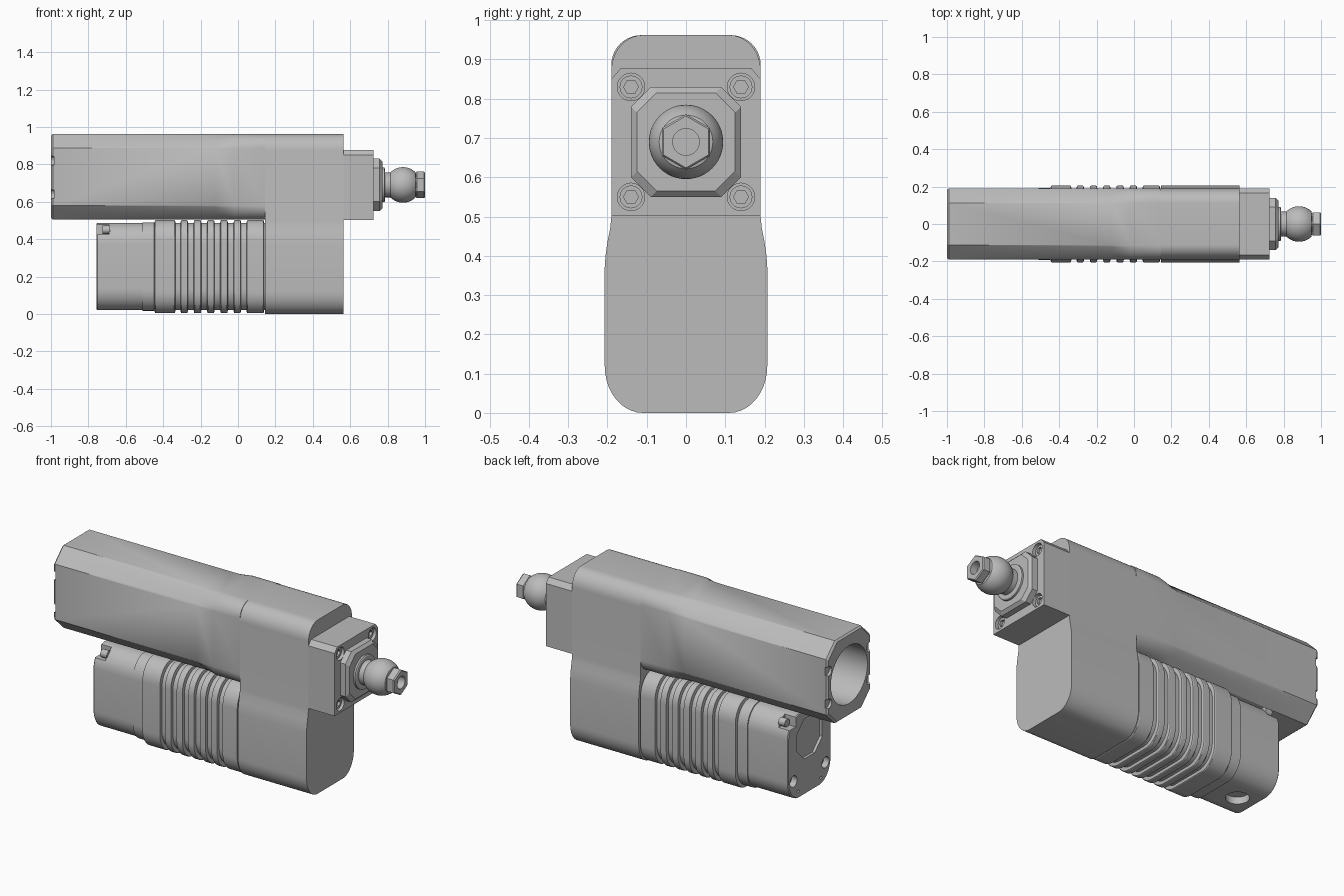
import bpy, bmesh, math

cube = bpy.data.objects.get("Cube")
if cube:
    bpy.data.objects.remove(cube, do_unlink=True)

grey = bpy.data.materials.new("satin grey")
grey.use_nodes = True
COLOUR = (0.5, 0.5, 0.5, 1)
grey.diffuse_color = COLOUR
grey.node_tree.nodes["Principled BSDF"].inputs["Base Color"].default_value = COLOUR


def make(name, bm):
    bmesh.ops.recalc_face_normals(bm, faces=bm.faces)
    mesh = bpy.data.meshes.new(name)
    bm.to_mesh(mesh)
    bm.free()
    mesh.materials.append(grey)
    obj = bpy.data.objects.new(name, mesh)
    bpy.context.collection.objects.link(obj)
    return obj


def loft(name, sections):
    """Skin a list of (x, [(y, z), ...]) rings and cap both ends."""
    bm = bmesh.new()
    rings = [[bm.verts.new((x, y, z)) for y, z in ring] for x, ring in sections]
    n = len(rings[0])
    for a, b in zip(rings, rings[1:]):
        for i in range(n):
            j = (i + 1) % n
            bm.faces.new((a[i], a[j], b[j], b[i]))
    bm.faces.new(rings[0])
    bm.faces.new(rings[-1])
    return make(name, bm)


def ring(sides, radius, cy, cz, turn=0.0):
    return [(cy + radius * math.cos(turn + math.tau * i / sides),
             cz + radius * math.sin(turn + math.tau * i / sides)) for i in range(sides)]


def cylinder(name, x0, x1, radius, cy, cz, sides=32, turn=0.0):
    return loft(name, [(x0, ring(sides, radius, cy, cz, turn)),
                       (x1, ring(sides, radius, cy, cz, turn))])


def box_ring(w, z0, z1, ry, rz, roundness=1.0, inset=0.0, steps=10):
    """Rectangle with corners running from straight chamfer (0) to full round (1)."""
    w, z0, z1 = w - inset, z0 + inset, z1 - inset
    quarter = []
    for i in range(steps + 1):
        t = i / steps
        a = t * math.pi / 2
        u = (1 - roundness) * (1 - t) + roundness * math.cos(a)
        v = (1 - roundness) * t + roundness * math.sin(a)
        quarter.append((w - ry + ry * u, rz * (v - 1)))
    top = [(y, z1 + d) for y, d in quarter]
    top += [(-y, z) for y, z in reversed(top)]
    bottom = [(-y, z0 - d) for y, d in quarter]
    bottom += [(-y, z) for y, z in reversed(bottom)]
    return top + bottom


def cut(target, cutters):
    for cutter in cutters:
        cutter.hide_render = True
        mod = target.modifiers.new("cut", 'BOOLEAN')
        mod.operation = 'DIFFERENCE'
        mod.solver = 'EXACT'
        mod.object = cutter
        bpy.ops.object.select_all(action='DESELECT')
        bpy.context.view_layer.objects.active = target
        target.select_set(True)
        bpy.ops.object.modifier_apply(modifier=mod.name)
        bpy.data.objects.remove(cutter, do_unlink=True)


# Upper tube: chamfered section that blends into a rounded one
def tube_ring(roundness, inset=0.0):
    return box_ring(0.19, 0.505, 0.962, 0.077, 0.075, roundness, inset)


tube = loft("upper_tube", [(-1, tube_ring(0, 0.008)), (-0.99, tube_ring(0)), (-0.12, tube_ring(0)),
                           (-0.02, tube_ring(1)), (0.145, tube_ring(1))])
cutters = [cylinder("bore", -1.1, -0.55, 0.16, 0, 0.735, 64)]
for y in (-0.178, 0.178):
    for z in (0.64, 0.82):
        cutters.append(cylinder("tube_screw_hole", -1.1, -0.985, 0.026, y, z, 20))
cut(tube, cutters)

# Gear housing: tall end block with a slight waist
right = [(0.11 + 0.097 * math.sin(a), 0.12 - 0.12 * math.cos(a))
         for a in (math.pi / 2 * i / 10 for i in range(11))]
right += [(0.207, 0.37), (0.205, 0.4), (0.2, 0.435), (0.193, 0.47), (0.19, 0.5)]
right += [(0.11 + 0.08 * math.cos(a), 0.872 + 0.09 * math.sin(a))
          for a in (math.pi / 2 * i / 10 for i in range(11))]
outline = right + [(-y, z) for y, z in reversed(right)]
loft("gear_housing", [(0.145, outline), (0.565, outline)])

# Motor barrel: ribs alternating with grooves
def motor_ring(low):
    return box_ring(0.205 - low, 0.004 + low, 0.502 - low * 0.9, 0.1, 0.115)


ribs = [(-0.444, -0.337)]
ribs += [(-0.305 + 0.071 * i, -0.27 + 0.071 * i) for i in range(5)]
ribs += [(0.048, 0.137)]
sections = [(-0.51, motor_ring(0.013)), (-0.45, motor_ring(0.013))]
for a, b in ribs:
    sections += [(a - 0.003, motor_ring(0.016)), (a, motor_ring(0.002)), (a + 0.004, motor_ring(0)),
                 (b - 0.004, motor_ring(0)), (b, motor_ring(0.002)), (b + 0.003, motor_ring(0.016))]
sections.append((0.146, motor_ring(0.016)))
loft("motor_barrel", sections)

# Motor end cap with recess, screw corners and cable port
cap = loft("motor_end_cap", [(-0.757, motor_ring(0.022)), (-0.752, motor_ring(0.018)),
                             (-0.51, motor_ring(0.018))])
cutters = [cylinder("recess", -0.8, -0.742, 0.12, 0, 0.33, 8, math.pi / 8)]
for s in (-1, 1):
    cutters.append(loft("corner_notch", [(x, [(s * 0.12, 0.425), (s * 0.25, 0.425),
                                              (s * 0.25, 0.55), (s * 0.12, 0.55)])
                                         for x in (-0.8, -0.69)]))
    cutters.append(cylinder("cap_screw_hole", -0.8, -0.71, 0.031, s * 0.14, 0.13, 24))
    cutters.append(cylinder("pin_hole", -0.8, -0.74, 0.008, s * 0.1, 0.06, 12))
bm = bmesh.new()
bmesh.ops.create_cone(bm, cap_ends=True, segments=40, radius1=0.058, radius2=0.058, depth=0.12)
bmesh.ops.translate(bm, verts=bm.verts, vec=(-0.65, 0, 0))
cutters.append(make("cable_port", bm))
cut(cap, cutters)
for s in (-1, 1):
    cylinder("cap_upper_screw", -0.725, -0.685, 0.022, s * 0.15, 0.45, 20)
    cylinder("cap_lower_screw", -0.73, -0.70, 0.02, s * 0.14, 0.13, 20)

# Front flange with counterbored corner screws
flange_ring = [(-0.19, 0.503), (0.19, 0.503), (0.19, 0.85), (0.167, 0.877),
               (-0.167, 0.877), (-0.19, 0.85)]
flange = loft("front_flange", [(0.565, flange_ring), (0.725, flange_ring)])
corners = [(y, z) for y in (-0.14, 0.14) for z in (0.55, 0.83)]
cut(flange, [cylinder("counterbore", 0.69, 0.8, 0.035, y, z, 28) for y, z in corners])
for y, z in corners:
    screw = cylinder("flange_screw", 0.685, 0.712, 0.029, y, z, 28)
    cut(screw, [cylinder("socket", 0.698, 0.8, 0.019, y, z, 6)])

# Seal plate
def plate_ring(half):
    return box_ring(half, 0.69 - half, 0.69 + half, 0.05, 0.05, 0, 0, 1)


loft("seal_plate", [(0.725, plate_ring(0.14)), (0.757, plate_ring(0.14)), (0.772, plate_ring(0.125))])

# Rod: turned collar, neck and ball
profile = [(0.765, 0.092), (0.782, 0.092), (0.786, 0.086), (0.786, 0.066), (0.818, 0.066)]
profile += [(0.882 - 0.095 * math.cos(a), 0.095 * math.sin(a))
            for a in (math.radians(46 + 8 * i) for i in range(12))]
profile += [(0.952, 0.052)]
loft("ball_rod", [(x, ring(48, r, 0, 0.69)) for x, r in profile])

# Hexagonal rod tip with a socket
tip = loft("hex_tip", [(x, ring(6, r, 0, 0.69, math.pi / 2))
                       for x, r in ((0.95, 0.064), (0.956, 0.071), (0.994, 0.071), (1.0, 0.066))])
cut(tip, [cylinder("tip_socket", 0.96, 1.1, 0.034, 0, 0.69)])

# Smooth the rounded faces, keep edges crisp
bpy.ops.object.select_all(action='DESELECT')
for obj in bpy.context.scene.objects:
    if obj.type == 'MESH' and obj.data.materials and obj.data.materials[0] == grey:
        obj.select_set(True)
        bpy.context.view_layer.objects.active = obj
bpy.ops.object.shade_smooth_by_angle(angle=math.radians(25))
